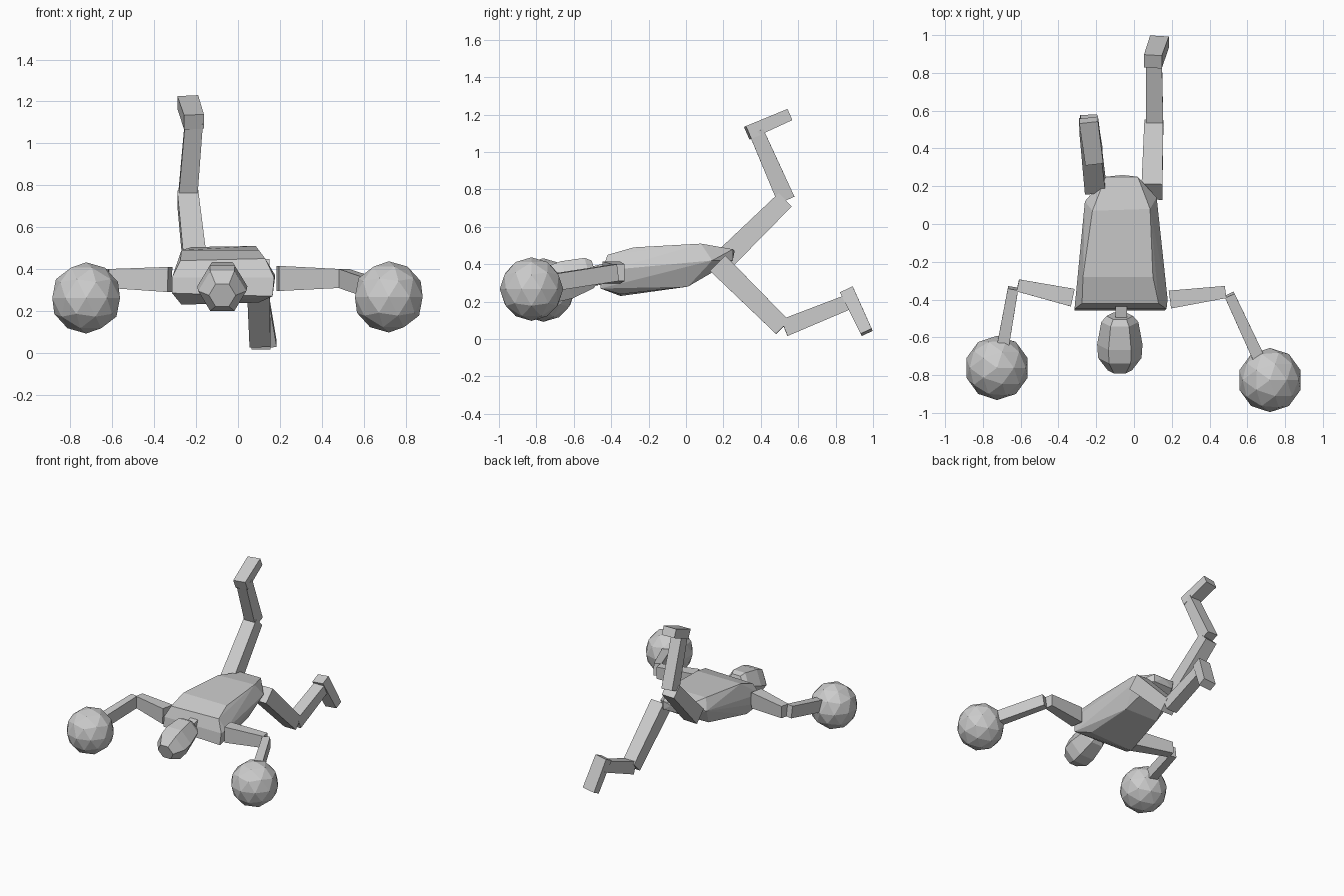
import bpy, bmesh, math
from mathutils import Vector

if "Cube" in bpy.data.objects:
    bpy.data.objects.remove(bpy.data.objects["Cube"])


def finish(name, bm):
    bmesh.ops.recalc_face_normals(bm, faces=bm.faces[:])
    me = bpy.data.meshes.new(name)
    bm.to_mesh(me)
    bm.free()
    ob = bpy.data.objects.new(name, me)
    bpy.context.collection.objects.link(ob)
    return ob


def loft(name, rings):
    """Skin equal-length rings of points and cap both ends."""
    bm = bmesh.new()
    vs = [[bm.verts.new(p) for p in r] for r in rings]
    n = len(vs[0])
    for r0, r1 in zip(vs, vs[1:]):
        for i in range(n):
            j = (i + 1) % n
            bm.faces.new((r0[i], r0[j], r1[j], r1[i]))
    bm.faces.new(vs[0])
    bm.faces.new(vs[-1])
    return finish(name, bm)


def frame(a, b, up):
    d = (b - a).normalized()
    side = d.cross(Vector(up)).normalized()
    return side, side.cross(d)


def limb(name, a, b, up, s0, s1):
    """Tapered box from a to b; sizes are (across, along up)."""
    a, b = Vector(a), Vector(b)
    side, top = frame(a, b, up)
    quad = [(-.5, -.5), (.5, -.5), (.5, .5), (-.5, .5)]
    return loft(name, [[c + side * (u * s[0]) + top * (v * s[1]) for u, v in quad]
                       for c, s in ((a, s0), (b, s1))])


# Torso: faceted wedge
bm = bmesh.new()
for p in [(-.275, -.42, .44), (.13, -.42, .45), (-.315, -.45, .36), (.172, -.45, .36),
          (-.315, -.457, .285), (.165, -.457, .27), (-.27, -.35, .23), (.10, -.35, .24),
          (-.27, -.28, .49), (.10, -.28, .49), (-.22, .07, .505), (.085, .08, .51),
          (-.31, -.375, .37), (.178, -.40, .37), (-.26, .12, .43), (.12, .14, .42),
          (-.15, .25, .48), (.02, .25, .48), (-.06, .26, .47),
          (-.14, .25, .42), (.02, .25, .42), (-.20, .01, .285), (.08, .01, .28)]:
    bm.verts.new(p)
bmesh.ops.convex_hull(bm, input=bm.verts[:])
bmesh.ops.dissolve_limit(bm, angle_limit=math.radians(4), verts=bm.verts[:], edges=bm.edges[:])
finish("torso", bm)

# Head: six-sided barrel, tilted down
a, b = Vector((-.075, -.487, .362)), Vector((-.075, -.775, .275))
side, top = frame(a, b, (0, 0, 1))
rings = []
for t, r in [(0, .07), (.11, .098), (.52, .12), (.77, .115), (1, .064)]:
    c = a.lerp(b, t)
    rings.append([c + side * (r * math.cos(k * math.pi / 3)) + top * (r * math.sin(k * math.pi / 3))
                  for k in range(6)])
loft("head", rings)
limb("neck", (-.067, -.43, .375), (-.067, -.53, .35), (0, 0, 1), (.06, .06), (.06, .06))

# Arms and ball hands
Z = (0, 0, 1)
for tag, sh, el, wr, hand in [
        ("left", (-.325, -.39, .35), (-.615, -.325, .355), (-.70, -.68, .30), (-.725, -.762, .262)),
        ("right", (.19, -.40, .355), (.485, -.36, .355), (.67, -.73, .30), (.72, -.826, .267))]:
    limb(tag + "_upper_arm", sh, el, Z, (.095, .12), (.065, .09))
    s = -.025 if tag == "left" else .02
    limb(tag + "_forearm", (el[0] + s, el[1] - .015, el[2]), wr, Z, (.055, .09), (.065, .09))
    bm = bmesh.new()
    bmesh.ops.create_icosphere(bm, subdivisions=2, radius=.17)
    bmesh.ops.translate(bm, verts=bm.verts[:], vec=hand)
    finish(tag + "_ball_hand", bm)

# Legs: thigh, shin and foot
X = (1, 0, 0)
legs = {
    "right": [((.095, .17, .405), (.105, .517, .062)),
              ((.11, .525, .06), (.105, .885, .205)),
              ((.10, .86, .26), (.135, .966, .036))],
    "left": [((-.205, .20, .42), (-.24, .528, .742)),
             ((-.24, .535, .745), (-.21, .375, 1.11)),
             ((-.21, .33, 1.102), (-.24, .55, 1.198))]}
sizes = [((.117, .11), (.10, .10)), ((.095, .09), (.08, .085)), ((.075, .095), (.065, .10))]
for tag, segs in legs.items():
    for part, (p, q), (s0, s1) in zip(("thigh", "shin", "foot"), segs, sizes):
        limb(tag + "_" + part, p, q, X, s0, s1)
